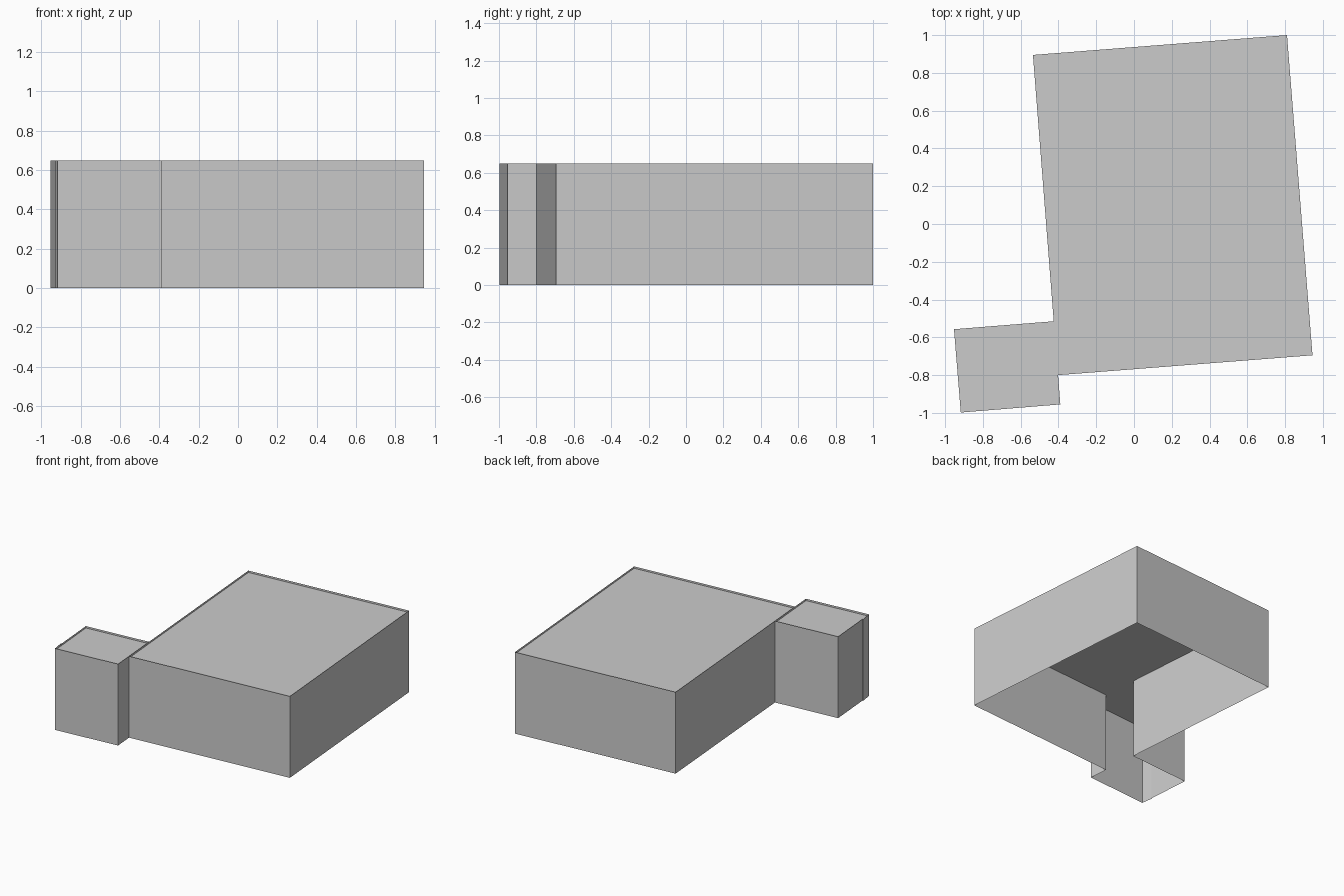
import bpy
import bmesh

cube = bpy.data.objects.get("Cube")
if cube:
    bpy.data.objects.remove(cube, do_unlink=True)

WALL_TOP = 0.65
ROOF = 0.635

grey = bpy.data.materials.new("light grey")
grey.use_nodes = True
colour = (0.6, 0.6, 0.6, 1)
grey.diffuse_color = colour
grey.node_tree.nodes["Principled BSDF"].inputs["Base Color"].default_value = colour


def make_object(name, bm):
    mesh = bpy.data.meshes.new(name)
    bm.to_mesh(mesh)
    bm.free()
    mesh.materials.append(grey)
    obj = bpy.data.objects.new(name, mesh)
    bpy.context.collection.objects.link(obj)


def walls(name, path, bottom, top):
    """Thin upright sheets along an open path."""
    bm = bmesh.new()
    low = [bm.verts.new((x, y, bottom)) for x, y in path]
    high = [bm.verts.new((x, y, top)) for x, y in path]
    for i in range(len(path) - 1):
        bm.faces.new((low[i], low[i + 1], high[i + 1], high[i]))
    make_object(name, bm)


def flat_roof(name, outline):
    bm = bmesh.new()
    bm.faces.new([bm.verts.new((x, y, ROOF)) for x, y in outline])
    make_object(name, bm)


# Plan corners, anticlockwise; the main hall and annex meet at a doorway
inner, door = (-0.425, -0.515), (-0.402, -0.80)
hall = [door, (0.945, -0.695), (0.81, 1.0), (-0.535, 0.895), inner]
annex = [inner, (-0.953, -0.557), (-0.917, -0.998), (-0.39, -0.955), door]

# Outer walls, open below, rising past the roof as a low rim
walls("hall_walls", hall, 0, WALL_TOP)
corner_step = [(-0.925, -0.905), (-0.931, -0.905)]
walls("annex_walls", annex[:2] + corner_step + annex[2:], 0, WALL_TOP)

# Rim above the open passage between the two rooms
walls("passage_rim", [inner, door], ROOF, WALL_TOP)

# Recessed flat roofs
flat_roof("hall_roof", hall)
flat_roof("annex_roof", annex)
